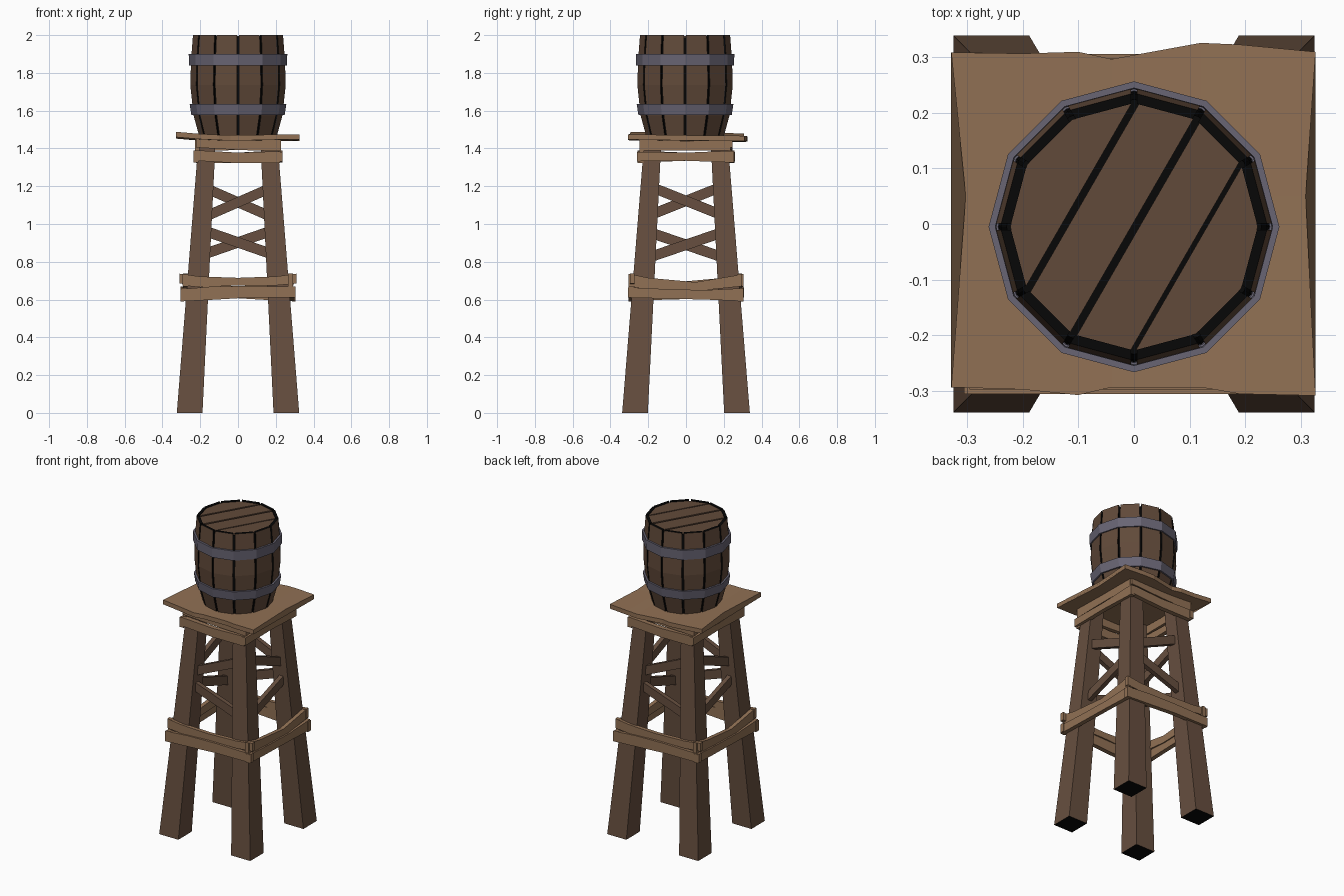
import bpy, bmesh, math
from mathutils import Vector, Matrix

if "Cube" in bpy.data.objects:
    bpy.data.objects.remove(bpy.data.objects["Cube"])


def mat(name, rgb):
    m = bpy.data.materials.new(name)
    m.diffuse_color = (*rgb, 1)
    m.use_nodes = True
    m.node_tree.nodes["Principled BSDF"].inputs["Base Color"].default_value = m.diffuse_color
    return m


LEG = mat("dark timber", (0.135, 0.078, 0.050))
PLANK = mat("light timber", (0.285, 0.165, 0.090))
STAVE = mat("barrel wood", (0.120, 0.068, 0.042))
IRON = mat("hoop iron", (0.140, 0.130, 0.175))
BLACK = mat("black gap", (0.002, 0.002, 0.002))


def make(name, verts, faces, mats, rule=None, rot=0):
    """Mesh object; rule(face) picks the material index."""
    me = bpy.data.meshes.new(name)
    me.from_pydata([tuple(v) for v in verts], [], faces)
    for m in mats:
        me.materials.append(m)
    bm = bmesh.new()
    bm.from_mesh(me)
    bmesh.ops.recalc_face_normals(bm, faces=bm.faces)
    if rule:
        for f in bm.faces:
            f.material_index = rule(f)
    bm.to_mesh(me)
    bm.free()
    me.transform(Matrix.Rotation(rot, 4, 'Z'))
    ob = bpy.data.objects.new(name, me)
    bpy.context.collection.objects.link(ob)
    return ob


def loft(name, rings, mats, rule=None, rot=0, closed=False):
    """Skin equal-sized rings; cap the ends, or join last to first."""
    n = len(rings[0])
    verts = [v for r in rings for v in r]
    k = len(rings)
    faces = []
    for i in range(k if closed else k - 1):
        a, b = i * n, ((i + 1) % k) * n
        faces += [(a + j, a + (j + 1) % n, b + (j + 1) % n, b + j) for j in range(n)]
    if not closed:
        faces += [tuple(range(n)), tuple(range((k - 1) * n, k * n))]
    return make(name, verts, faces, mats, rule, rot)


# four tapered, leaning legs with black soles
for sx in (-1, 1):
    for sy in (-1, 1):
        rings = []
        for z, cx, cy, h in ((0, 0.256, 0.27, 0.068), (1.45, 0.163, 0.175, 0.045)):
            rings.append([(sx * cx + dx * h, sy * cy + dy * h, z)
                          for dx, dy in ((-1, -1), (1, -1), (1, 1), (-1, 1))])
        loft("leg", rings, [LEG, BLACK], lambda f: int(f.normal.z < -0.9))


# bent planks: stations are (along, z low, z high); d0..d1 is distance out
def plank(name, stations, d0, d1, rot):
    rings = [[(u, -d0, lo), (u, -d1, lo), (u, -d1, hi), (u, -d0, hi)]
             for u, lo, hi in stations]
    loft(name, rings, [PLANK], rot=rot)


FRONT = [
    ("middle_rail_upper", 0.272, 0.297,
     [(-0.295, .675, .735), (-0.2, .665, .722), (0, .675, .715), (0.2, .675, .722), (0.31, .685, .737)]),
    ("middle_rail_lower", 0.276, 0.305,
     [(-0.305, .590, .655), (-0.15, .598, .668), (0.05, .610, .672), (0.305, .612, .668)]),
    ("top_rail_upper", 0.222, 0.246,
     [(-0.222, 1.405, 1.455), (0, 1.392, 1.445), (0.228, 1.385, 1.445)]),
    ("top_rail_lower", 0.226, 0.256,
     [(-0.218, 1.335, 1.390), (0, 1.322, 1.378), (0.222, 1.322, 1.385)]),
]
SIDE = [
    ("middle_rail_upper", 0.265, 0.290,
     [(-0.305, .670, .737), (-0.2, .655, .715), (0.05, .645, .692), (0.295, .670, .733)]),
    ("middle_rail_lower", 0.272, 0.300,
     [(-0.308, .610, .665), (-0.1, .605, .655), (0.1, .600, .650), (0.305, .592, .660)]),
    ("top_rail_upper", 0.205, 0.228,
     [(-0.225, 1.388, 1.445), (0, 1.390, 1.440), (0.235, 1.388, 1.445)]),
    ("top_rail_lower", 0.208, 0.236,
     [(-0.260, 1.332, 1.382), (0, 1.335, 1.378), (0.255, 1.325, 1.388)]),
]
for turn in (0, math.pi):
    for rot, rails in ((turn, FRONT), (turn + math.pi / 2, SIDE)):
        for name, d0, d1, st in rails:
            plank(name, st, d0, d1, rot)


# diagonal braces, one rising and one falling on every side
def brace(z0, z1, half, d, rot):
    w, t = 0.029, 0.014
    rings = [[(u, -d - t, z - w), (u, -d + t, z - w), (u, -d + t, z + w), (u, -d - t, z + w)]
             for u, z in ((-half, z0), (half, z1))]
    loft("diagonal_brace", rings, [LEG], rot=rot)


for turn in (0, math.pi):
    brace(1.045, 1.185, 0.16, 0.20, turn)
    brace(0.965, 0.840, 0.18, 0.215, turn)
    brace(1.190, 1.055, 0.17, 0.185, turn + math.pi / 2)
    brace(0.825, 0.955, 0.19, 0.20, turn + math.pi / 2)

# warped platform: columns of (x, front y, back y, z)
cols = [(-0.328, -.293, .308, 1.484), (-0.2, -.297, .306, 1.473), (-0.1, -.307, .309, 1.468),
        (-0.04, -.293, .296, 1.466), (0.12, -.293, .325, 1.468), (0.19, -.305, .322, 1.470),
        (0.326, -.308, .309, 1.471)]
rings = []
for x, y0, y1, z in cols:
    xm = max(-0.302, min(0.308, x))
    top = [(x, y0, z + 0.004), (xm, 0.05, z - 0.002), (x, y1, z - 0.004)]
    rings.append(top + [(a, b, c - 0.028) for a, b, c in reversed(top)])
loft("platform", rings, [PLANK])

# barrel
N, CY = 12, -0.005
PROFILE = [(1.465, .207), (1.575, .237), (1.735, .254), (1.87, .250), (2.0, .240)]


def circ(r, z):
    return [(r * math.cos(math.tau * i / N), CY + r * math.sin(math.tau * i / N), z)
            for i in range(N)]


loft("barrel_core", [circ(r - 0.011, min(z, 1.987)) for z, r in PROFILE], [BLACK])

# staves: flat slats with black edges and a dark gap between them
for i in range(N):
    rings = []
    for z, r in PROFILE:
        a, b, c, d = [Vector((q * math.cos(t), q * math.sin(t) + CY, z))
                      for q in (r, r - 0.018)
                      for t in (math.tau * i / N, math.tau * (i + 1) / N)]
        g = (b - a).normalized() * 0.006
        rings.append([a + g, b - g, d - g, c + g])
    t = math.tau * (i + 0.5) / N
    out = Vector((math.cos(t), math.sin(t), 0))
    loft("barrel_stave", rings, [STAVE, BLACK], lambda f: int(f.normal.dot(out) < 0.8))

# iron hoops
for z0, r0, z1, r1 in ((1.838, .259, 1.900, .261), (1.577, .247, 1.635, .256)):
    loft("barrel_hoop", [circ(r0, z0), circ(r1, z1), circ(r1 - .012, z1), circ(r0 - .012, z0)],
         [IRON], closed=True)

# lid boards: a twelve-sided disc sliced into four along a 60 degree direction
nrm = Vector((math.sin(math.radians(60)), -math.cos(math.radians(60)), 0))
for lo, hi in ((-0.3, -0.112), (-0.100, -0.002), (0.011, 0.108), (0.116, 0.3)):
    bm = bmesh.new()
    bm.faces.new([bm.verts.new(p) for p in circ(0.222, 1.982)])
    for d, s in ((lo, -1), (hi, 1)):
        bmesh.ops.bisect_plane(bm, geom=bm.verts[:] + bm.edges[:] + bm.faces[:],
                               plane_co=nrm * d, plane_no=nrm * s, clear_outer=True)
    ex = bmesh.ops.extrude_face_region(bm, geom=bm.faces[:])
    bmesh.ops.translate(bm, vec=(0, 0, 0.014),
                        verts=[g for g in ex["geom"] if isinstance(g, bmesh.types.BMVert)])
    bmesh.ops.recalc_face_normals(bm, faces=bm.faces)
    me = bpy.data.meshes.new("lid_board")
    bm.to_mesh(me)
    bm.free()
    me.materials.append(STAVE)
    bpy.context.collection.objects.link(bpy.data.objects.new("lid_board", me))
